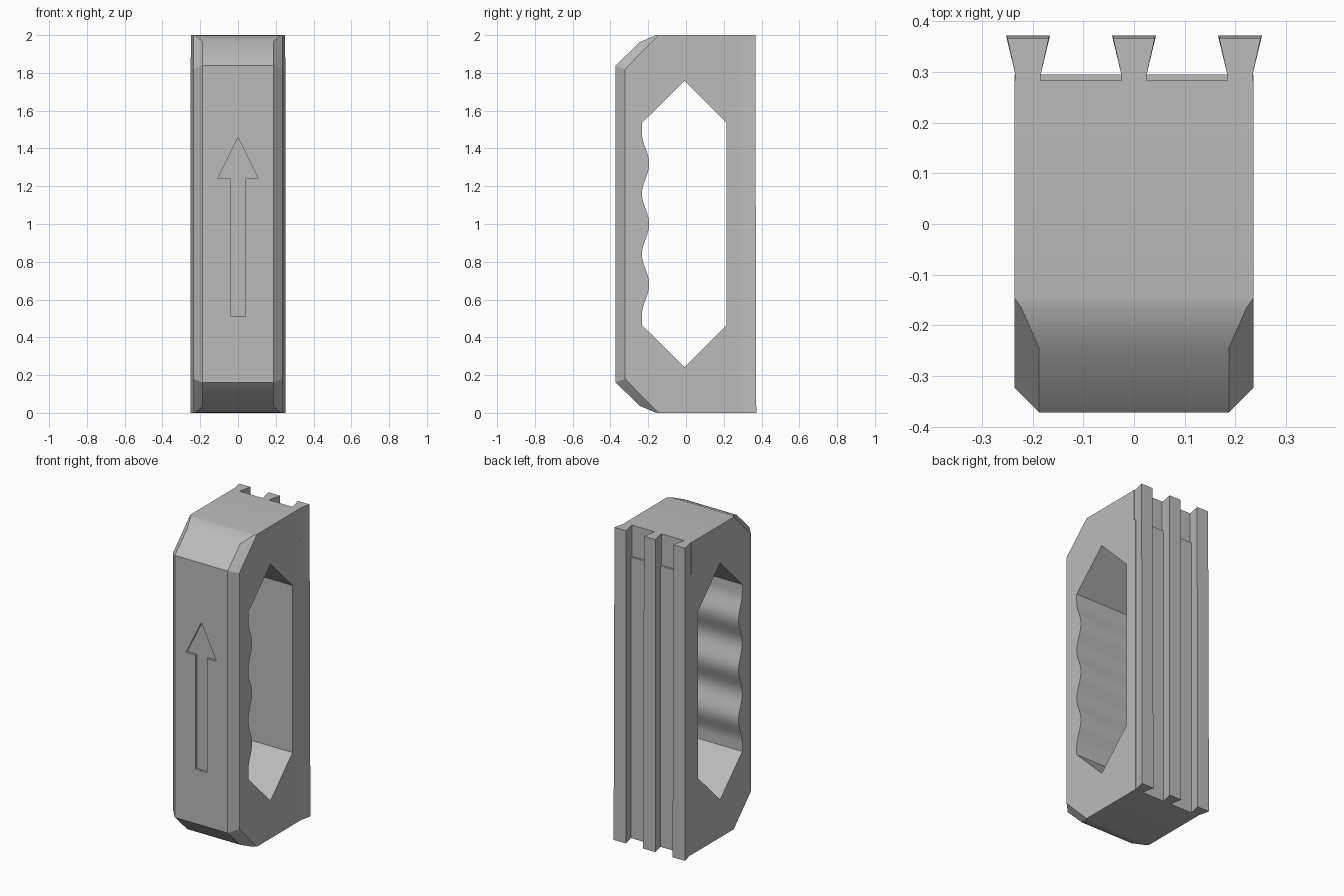
import bpy, bmesh, math

cube = bpy.data.objects.get("Cube")
if cube:
    bpy.data.objects.remove(cube, do_unlink=True)

grey = bpy.data.materials.new("plain grey")
grey.use_nodes = True
colour = (0.5, 0.5, 0.5, 1)
grey.diffuse_color = colour
grey.node_tree.nodes["Principled BSDF"].inputs["Base Color"].default_value = colour


def finish(name, bm):
    bmesh.ops.recalc_face_normals(bm, faces=bm.faces)
    mesh = bpy.data.meshes.new(name)
    bm.to_mesh(mesh)
    bm.free()
    mesh.materials.append(grey)
    obj = bpy.data.objects.new(name, mesh)
    bpy.context.collection.objects.link(obj)
    return obj


def loft(name, start, end):
    """Solid between two matching outlines."""
    bm = bmesh.new()
    a = [bm.verts.new(p) for p in start]
    b = [bm.verts.new(p) for p in end]
    bm.faces.new(a)
    bm.faces.new(b)
    for i in range(len(a)):
        j = (i + 1) % len(a)
        bm.faces.new((a[i], a[j], b[j], b[i]))
    return finish(name, bm)


def cut(target, cutter):
    cutter.hide_render = True
    mod = target.modifiers.new("cut", "BOOLEAN")
    mod.operation = "DIFFERENCE"
    mod.solver = "EXACT"
    mod.object = cutter
    bpy.context.view_layer.objects.active = target
    bpy.ops.object.modifier_apply(modifier=mod.name)
    bpy.data.objects.remove(cutter, do_unlink=True)


# Body: convex block with chamfered front, mirrored left-right and top-bottom
corners = [
    (0.236, 0.295, 1.0), (0.236, -0.145, 1.0), (0.236, -0.323, 0.82),
    (0.222, -0.165, 0.997), (0.187, -0.245, 0.963), (0.187, -0.372, 0.839),
]
bm = bmesh.new()
for x, y, h in corners:
    for sx in (-1, 1):
        for sz in (-1, 1):
            bm.verts.new((sx * x, y, 1 + sz * h))
bmesh.ops.convex_hull(bm, input=bm.verts)
bmesh.ops.dissolve_limit(bm, angle_limit=math.radians(0.5),
                         verts=bm.verts, edges=bm.edges)
body = finish("handle_body", bm)

# Hand opening with three rounded finger ridges on its front wall
opening = [(-0.233, 0.465), (-0.008, 0.242), (0.215, 0.465),
           (0.215, 1.535), (-0.008, 1.758), (-0.233, 1.535)]
steps = 48
for i in range(steps + 1):
    t = i / steps
    ridge = 0.019 * (1 - math.cos(t * 3 * math.tau))
    opening.append((-0.233 + ridge, 1.48 - 0.96 * t))
cut(body, loft("opening_cutter", [(-0.5, y, z) for y, z in opening],
               [(0.5, y, z) for y, z in opening]))

# Engraved arrow on the front
arrow = [(-0.04, 0.51), (0.04, 0.51), (0.04, 1.24), (0.108, 1.24),
         (0, 1.457), (-0.108, 1.24), (-0.04, 1.24)]
cut(body, loft("arrow_cutter", [(x, -0.5, z) for x, z in arrow],
               [(x, -0.36, z) for x, z in arrow]))

# Shallow step at the top of the back
step = [(-0.5, 0.283), (0.5, 0.283), (0.5, 0.5), (-0.5, 0.5)]
cut(body, loft("step_cutter", [(x, y, 1.8) for x, y in step],
               [(x, y, 2.2) for x, y in step]))

# Dovetail rails, very slightly tapered toward the top
def rail_outline(cx, z, wide, back):
    return [(cx - 0.025, 0.27, z), (cx - 0.025, 0.295, z), (cx - wide, back, z),
            (cx + wide, back, z), (cx + 0.025, 0.295, z), (cx + 0.025, 0.27, z)]

parts = [body]
for name, cx in (("right_rail", -0.209), ("middle_rail", 0), ("left_rail", 0.209)):
    parts.append(loft(name, rail_outline(cx, 0, 0.0435, 0.372),
                      rail_outline(cx, 2, 0.041, 0.367)))

bpy.ops.object.select_all(action="DESELECT")
for part in parts:
    part.select_set(True)
bpy.context.view_layer.objects.active = body
bpy.ops.object.shade_smooth_by_angle(angle=math.radians(25))
